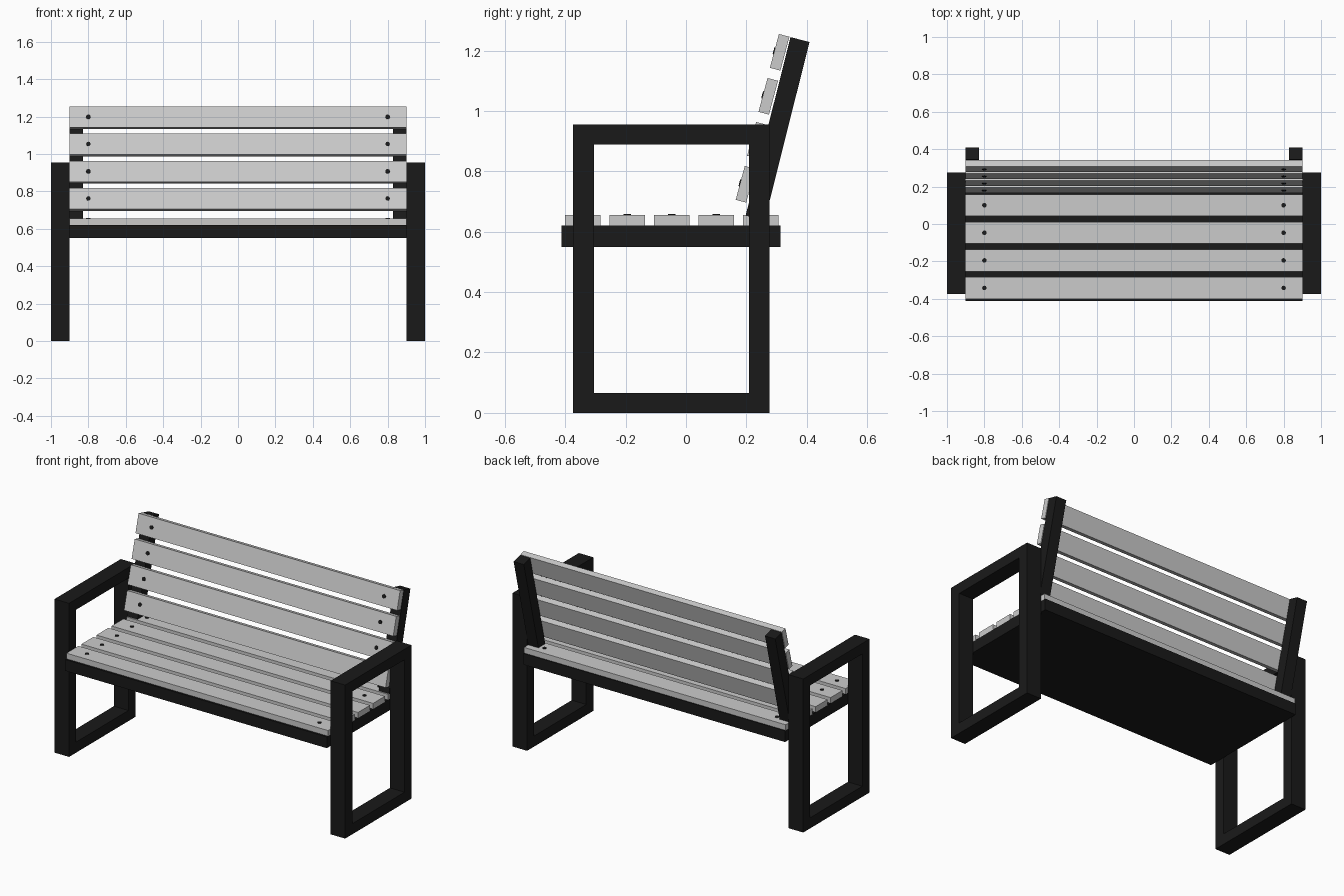
import bpy, bmesh
from math import radians
from mathutils import Matrix, Vector

if "Cube" in bpy.data.objects:
    bpy.data.objects.remove(bpy.data.objects["Cube"])

black = bpy.data.materials.new("black_metal")
black.diffuse_color = (0.01, 0.01, 0.01, 1)
black.use_nodes = True
black.node_tree.nodes["Principled BSDF"].inputs["Base Color"].default_value = black.diffuse_color


def finish(name, bm, mat=None):
    bmesh.ops.recalc_face_normals(bm, faces=bm.faces)
    me = bpy.data.meshes.new(name)
    bm.to_mesh(me)
    bm.free()
    ob = bpy.data.objects.new(name, me)
    bpy.context.collection.objects.link(ob)
    if mat:
        me.materials.append(mat)
    return ob


def box(name, center, size, tilt=0.0, mat=None):
    bm = bmesh.new()
    bmesh.ops.create_cube(bm, size=1, matrix=Matrix.Diagonal((*size, 1)))
    ob = finish(name, bm, mat)
    ob.location = center
    ob.rotation_euler.x = tilt
    return ob


def bolt(name, center, tilt):
    bm = bmesh.new()
    bmesh.ops.create_cone(bm, cap_ends=True, segments=16, radius1=0.012, radius2=0.012, depth=0.008)
    ob = finish(name, bm, black)
    ob.location = center
    ob.rotation_euler.x = tilt


def side_frame(name, x0, x1):
    # rectangular loop of square tube in the yz plane
    outer = [(-0.375, 0), (0.276, 0), (0.276, 0.955), (-0.375, 0.955)]
    inner = [(-0.305, 0.066), (0.208, 0.066), (0.208, 0.889), (-0.305, 0.889)]
    bm = bmesh.new()
    o, i = ([bm.verts.new((x0, y, z)) for y, z in loop] for loop in (outer, inner))
    faces = [bm.faces.new((o[k], o[(k + 1) % 4], i[(k + 1) % 4], i[k])) for k in range(4)]
    ext = bmesh.ops.extrude_face_region(bm, geom=faces, use_keep_orig=True)
    moved = [g for g in ext["geom"] if isinstance(g, bmesh.types.BMVert)]
    bmesh.ops.translate(bm, verts=moved, vec=(x1 - x0, 0, 0))
    finish(name, bm, black)


# side frames and tilted back posts
post_tilt = -radians(14.1)
low, high = Vector((0, 0.230, 0.645)), Vector((0, 0.3765, 1.2365))
for side, s in (("left", -1), ("right", 1)):
    side_frame(side + "_side_frame", s * 0.9, s * 1.0)
    mid = (low + high) / 2
    box(side + "_back_post", (s * 0.865, mid.y, mid.z), (0.07, 0.065, (high - low).length), post_tilt, black)

# solid seat base
box("seat_base", (0, -0.05, 0.585), (1.8, 0.725, 0.07), 0, black)

# seat slats with bolts
for n in range(5):
    y = -0.342 + n * 0.1475
    box(f"seat_slat_{n + 1}", (0, y, 0.6375), (1.8, 0.117, 0.035))
    for x in (-0.8, 0.8):
        bolt(f"seat_bolt_{n + 1}", (x, y, 0.654), 0)

# back slats with bolts on their front faces
slat_tilt = -radians(15)
front = Matrix.Rotation(slat_tilt, 3, 'X') @ Vector((0, -0.017, 0))
for n in range(4):
    c = Vector((0, 0.197 + n * 0.0377, 0.757 + n * 0.1457))
    box(f"back_slat_{n + 1}", c, (1.8, 0.036, 0.116), slat_tilt)
    for x in (-0.8, 0.8):
        bolt(f"back_bolt_{n + 1}", c + front + Vector((x, 0, 0)), slat_tilt + radians(90))
